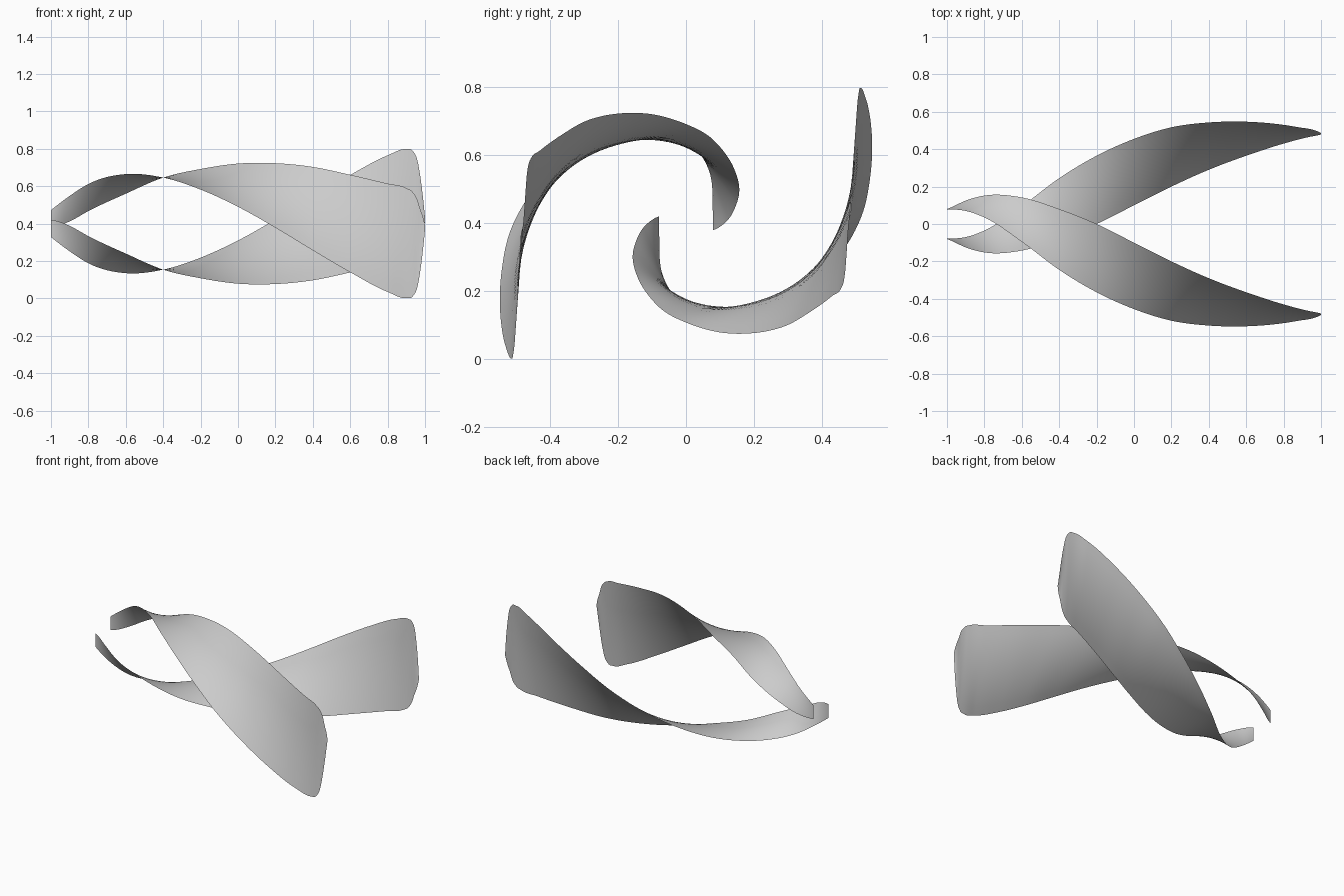
import bpy, bmesh, math
from mathutils import Vector

if "Cube" in bpy.data.objects:
    bpy.data.objects.remove(bpy.data.objects["Cube"])

# Ribbon stations: x, then (y, z) of the inner-turn edge and of the outer-turn edge
STATIONS = [
    (-1.0, .080, .380, .078, .472), (-.98, .088, .383, .078, .488),
    (-.90, .125, .412, .070, .548), (-.80, .152, .467, .035, .612),
    (-.60, .142, .560, -.095, .665), (-.40, .080, .646, -.245, .646),
    (-.20, .000, .692, -.365, .582), (0.0, -.100, .721, -.455, .490),
    (.20, -.200, .723, -.517, .378), (.40, -.290, .703, -.543, .257),
    (.60, -.365, .661, -.547, .140), (.80, -.430, .614, -.530, .035),
    (.90, -.457, .590, -.514, .002), (.935, -.465, .567, -.509, .012),
    (.96, -.470, .525, -.503, .065), (.975, -.473, .475, -.498, .150),
    (.99, -.476, .432, -.492, .270), (1.0, -.480, .390, -.486, .370),
]
STEPS, ACROSS = 8, 10


def smooth_rows(rows):
    """Cubic interpolation of every column over x."""
    pts = [Vector(r) for r in rows]
    n = len(pts)

    def slope(i):
        if i in (0, n - 1):
            a, b = max(i - 1, 0), min(i + 1, n - 1)
            return (pts[b] - pts[a]) / (pts[b][0] - pts[a][0])
        h0, h1 = pts[i][0] - pts[i - 1][0], pts[i + 1][0] - pts[i][0]
        d0, d1 = (pts[i] - pts[i - 1]) / h0, (pts[i + 1] - pts[i]) / h1
        return (d0 * h1 + d1 * h0) / (h0 + h1)

    out = []
    for i in range(n - 1):
        p, q = pts[i], pts[i + 1]
        h = q[0] - p[0]
        m0, m1 = slope(i) * h, slope(i + 1) * h
        for k in range(STEPS):
            t = k / STEPS
            out.append(p * (2*t**3 - 3*t**2 + 1) + m0 * (t**3 - 2*t**2 + t)
                       + q * (3*t**2 - 2*t**3) + m1 * (t**3 - t**2))
    return out + [pts[-1]]


# Twisted ribbon: straight chords swept between the two edges
bm = bmesh.new()
grid = []
for x, y0, z0, y1, z1 in smooth_rows(STATIONS):
    a, b = Vector((x, y0, z0 - .4)), Vector((x, y1, z1 - .4))
    grid.append([bm.verts.new(a.lerp(b, j / ACROSS)) for j in range(ACROSS + 1)])
for r0, r1 in zip(grid, grid[1:]):
    for j in range(ACROSS):
        f = bm.faces.new((r0[j], r1[j], r1[j + 1], r0[j + 1]))
        f.smooth = True
mesh = bpy.data.meshes.new("ribbon")
bm.normal_update()
bm.to_mesh(mesh)
bm.free()

# Two ribbons, half a turn apart about the long axis
for name, angle in (("upper_ribbon", 0), ("lower_ribbon", math.pi)):
    ob = bpy.data.objects.new(name, mesh)
    ob.location.z = .4
    ob.rotation_euler.x = angle
    bpy.context.collection.objects.link(ob)
